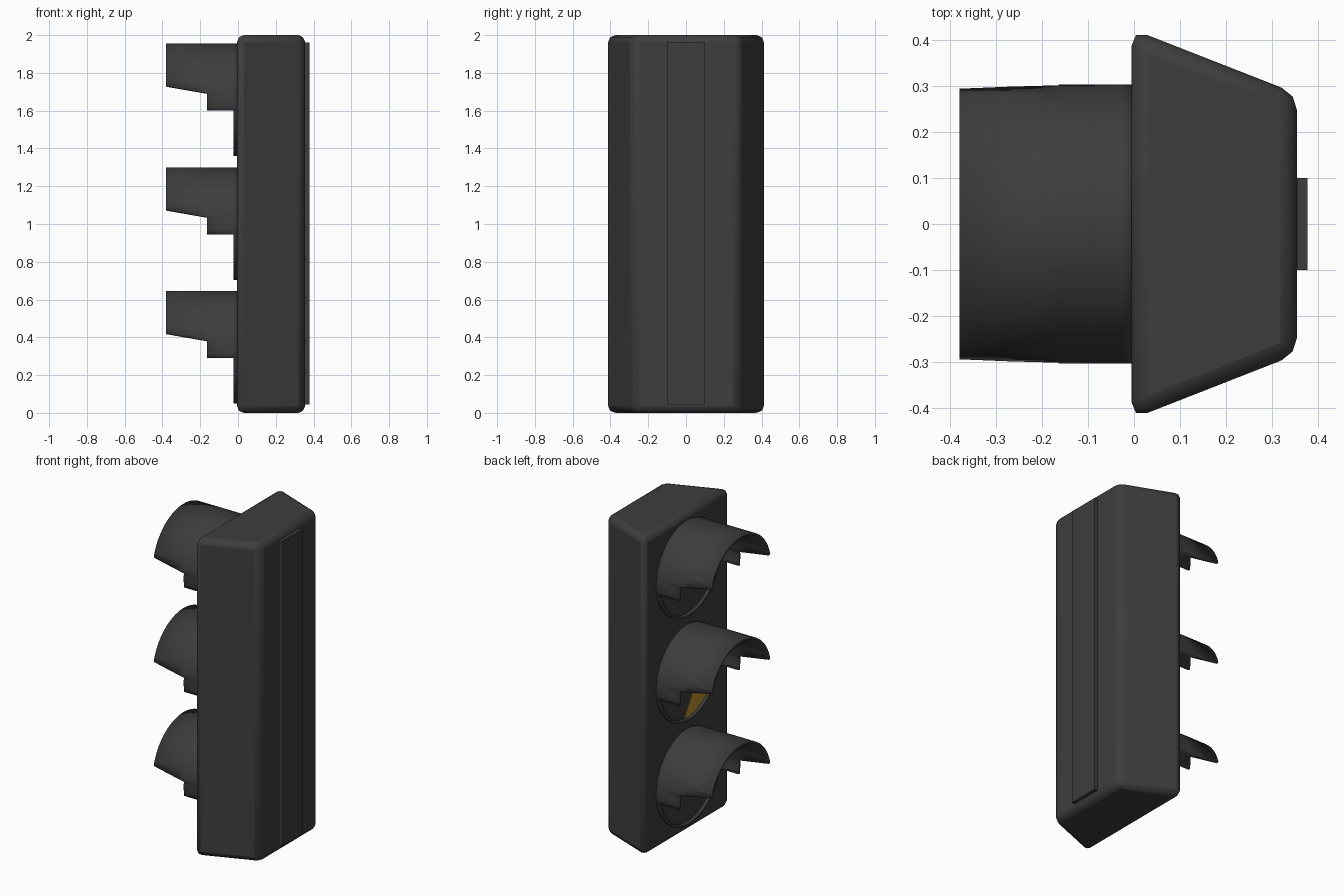
import bpy, bmesh
from math import sin, cos, acos, pi, radians
from mathutils import Vector

cube = bpy.data.objects.get("Cube")
if cube:
    bpy.data.objects.remove(cube)


def material(name, rgb):
    m = bpy.data.materials.new(name)
    m.use_nodes = True
    m.diffuse_color = (*rgb, 1)
    b = m.node_tree.nodes["Principled BSDF"]
    b.inputs["Base Color"].default_value = (*rgb, 1)
    b.inputs["Roughness"].default_value = 0.7
    return m


DARK = material("charcoal_grey", (0.047, 0.047, 0.047))
AMBER = material("amber", (0.5, 0.27, 0.03))


def finish(bm, name, mats=(DARK,), loc=(0, 0, 0)):
    mesh = bpy.data.meshes.new(name)
    bm.to_mesh(mesh)
    bm.free()
    ob = bpy.data.objects.new(name, mesh)
    ob.location = loc
    bpy.context.collection.objects.link(ob)
    for m in mats:
        mesh.materials.append(m)
    return ob


def smooth(ob, angle=35):
    bpy.ops.object.select_all(action="DESELECT")
    ob.select_set(True)
    bpy.context.view_layer.objects.active = ob
    bpy.ops.object.shade_smooth_by_angle(angle=radians(angle))


def prism(name, plan, z0, z1):
    """Extrude a plan outline upwards."""
    bm = bmesh.new()
    base = bm.faces.new([bm.verts.new((x, y, z0)) for x, y in plan])
    ext = bmesh.ops.extrude_face_region(bm, geom=[base])
    top = [v for v in ext["geom"] if isinstance(v, bmesh.types.BMVert)]
    bmesh.ops.translate(bm, verts=top, vec=(0, 0, z1 - z0))
    bmesh.ops.recalc_face_normals(bm, faces=bm.faces)
    return finish(bm, name)


# Tapered housing with rounded edges
housing = prism("housing", [(-0.005, -0.425), (0.355, -0.284),
                            (0.355, 0.284), (-0.005, 0.425)], 0, 2)
bev = housing.modifiers.new("rounded_edges", "BEVEL")
bev.width = 0.036
bev.segments = 2
bev.limit_method = "ANGLE"
smooth(housing, 40)

# Mounting strip on the rear
prism("rear_strip", [(0.35, -0.1), (0.378, -0.1), (0.378, 0.1), (0.35, 0.1)], 0.045, 1.96)

# Visor dimensions, relative to the lamp centre
RY, RZ = 0.304, 0.298
TIP_Z, HOOD_Z, COLLAR_Z = 0.073, 0.033, -0.057
TIP_X, STEP_X, RIM_X, BACK_X = -0.38, -0.165, -0.025, 0.0
BREAKS = [0] + [acos(z / RZ) for z in (TIP_Z, HOOD_Z, COLLAR_Z)] + [pi]


def arc_angles():
    out = []
    for a, b, n in zip(BREAKS, BREAKS[1:], (14, 2, 4, 14)):
        out += [a + (b - a) * i / n for i in range(n)]
    return out + [pi]


def hood_front(phi):
    t = (RZ * cos(phi) - HOOD_Z) / (TIP_Z - HOOD_Z)
    return STEP_X + (TIP_X - STEP_X) * min(1, max(0, t))


def visor(name, zc):
    """Full rim, stepped collar and sloping hood in one shell."""
    bm = bmesh.new()
    angles = arc_angles()

    def quad(side, p, q, back, front_p, front_q):
        pts = [(back, p), (back, q), (front_q, q), (front_p, p)]
        f = bm.faces.new([bm.verts.new((x, side * RY * sin(a), RZ * cos(a))) for x, a in pts])
        f.normal_update()
        c = f.calc_center_median()
        if f.normal.dot(Vector((0, c.y, c.z))) < 0:
            f.normal_flip()

    for side in (-1, 1):
        for p, q in zip(angles, angles[1:]):
            mid = RZ * cos((p + q) / 2)
            quad(side, p, q, BACK_X, RIM_X, RIM_X)
            if mid > COLLAR_Z:
                quad(side, p, q, RIM_X, STEP_X, STEP_X)
            if mid > HOOD_Z:
                quad(side, p, q, STEP_X, hood_front(p), hood_front(q))
    bmesh.ops.remove_doubles(bm, verts=bm.verts, dist=0.0005)
    bmesh.ops.dissolve_degenerate(bm, edges=bm.edges, dist=0.0005)
    ob = finish(bm, name, loc=(0, 0, zc))
    wall = ob.modifiers.new("wall", "SOLIDIFY")
    wall.thickness = 0.015
    wall.offset = -1
    smooth(ob)


def lens(name, zc, lit):
    """Flat disc; the lit one has an amber segment near its rim."""
    bm = bmesh.new()
    ring = [bm.verts.new((0, 0.292 * cos(i * pi / 24), 0.288 * sin(i * pi / 24)))
            for i in range(48)]
    bm.faces.new(ring[::-1])
    if lit:
        across = Vector((0, -0.85, -0.53))
        cut = across * 0.126
        bmesh.ops.bisect_plane(bm, geom=bm.verts[:] + bm.edges[:] + bm.faces[:],
                               plane_co=cut, plane_no=across)
        for f in bm.faces:
            f.material_index = int((f.calc_center_median() - cut).dot(across) > 0)
    finish(bm, name, (DARK, AMBER), (-0.009, 0, zc))


for label, zc in (("top", 1.658), ("middle", 1.002), ("bottom", 0.348)):
    visor(label + "_visor", zc)
    lens(label + "_lens", zc, label == "middle")
